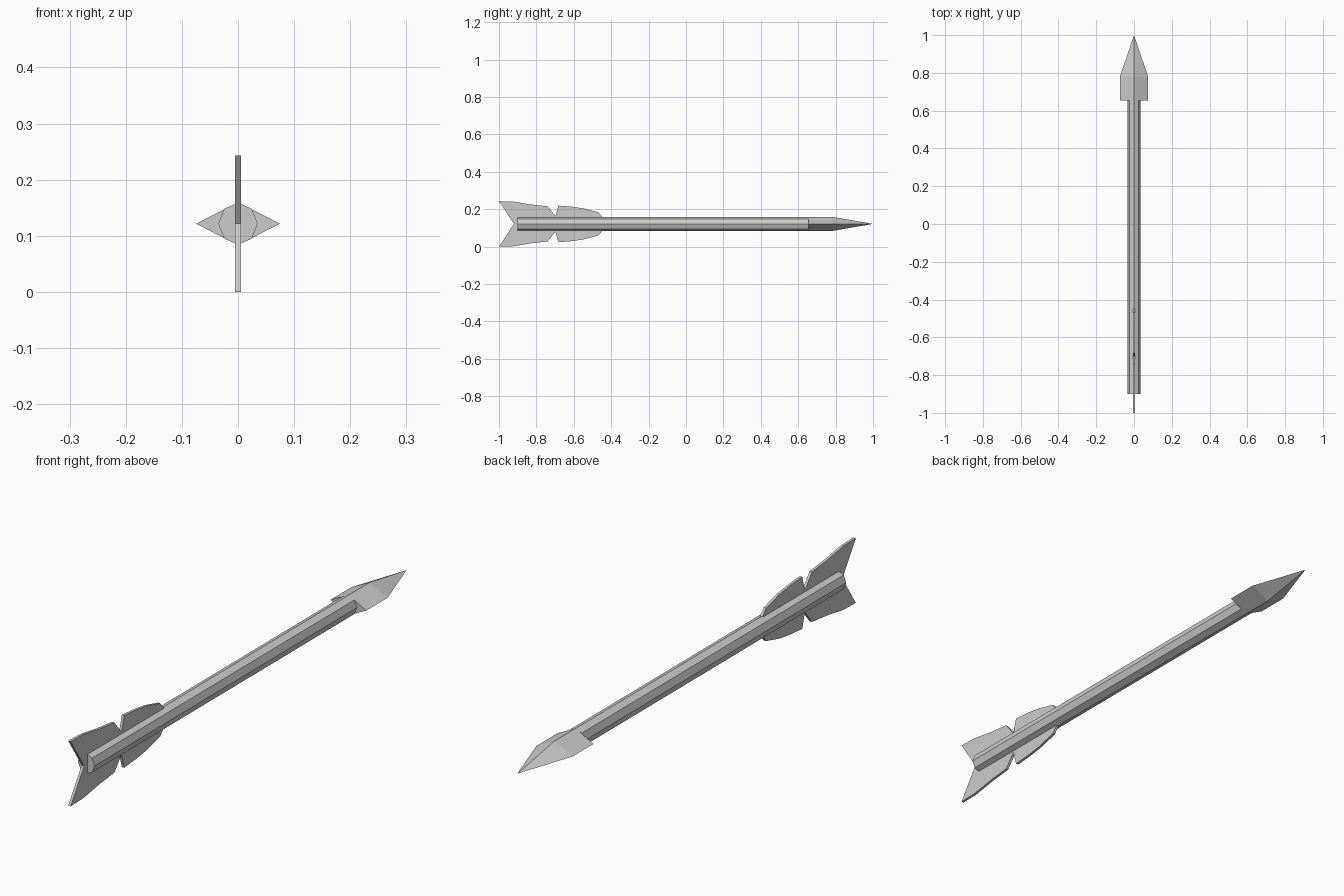
import bpy, bmesh, math

if "Cube" in bpy.data.objects:
    bpy.data.objects.remove(bpy.data.objects["Cube"])

ZC = 0.1215  # height of the arrow's axis


def loft(name, rings):
    """Join equal-sized rings of points with quads and cap both ends.
    A one-point last ring makes a pointed tip."""
    bm = bmesh.new()
    loops = [[bm.verts.new(p) for p in ring] for ring in rings]
    for a, b in zip(loops, loops[1:]):
        n = len(a)
        for i in range(n):
            j = (i + 1) % n
            if len(b) == 1:
                bm.faces.new((a[i], a[j], b[0]))
            else:
                bm.faces.new((a[i], a[j], b[j], b[i]))
    bm.faces.new(loops[0])
    if len(loops[-1]) > 1:
        bm.faces.new(loops[-1])
    bmesh.ops.recalc_face_normals(bm, faces=bm.faces)
    mesh = bpy.data.meshes.new(name)
    bm.to_mesh(mesh)
    bm.free()
    obj = bpy.data.objects.new(name, mesh)
    bpy.context.collection.objects.link(obj)
    return obj


def ring(y, sides, rx, rz):
    """Polygon around the axis at position y."""
    step = 2 * math.pi / sides
    return [(rx * math.cos(i * step), y, ZC + rz * math.sin(i * step))
            for i in range(sides)]


# Eight-sided shaft
loft("shaft", [ring(-0.90, 8, 0.035, 0.0375), ring(0.655, 8, 0.035, 0.0375)])

# Diamond-section arrowhead
loft("arrowhead", [ring(0.655, 4, 0.075, 0.038),
                   ring(0.78, 4, 0.075, 0.038),
                   [(0, 1.0, ZC)]])

# Notched fletching: upper outline (y, height above axis), mirrored below
upper = [(-1.0, 0.1215), (-0.927, 0.12), (-0.83, 0.104), (-0.74, 0.094),
         (-0.698, 0.042), (-0.682, 0.098), (-0.61, 0.092), (-0.548, 0.083),
         (-0.468, 0.062), (-0.447, 0.037)]
outline = [(-0.92, 0)] + upper + [(y, -z) for y, z in reversed(upper)]
loft("fletching", [[(x, y, ZC + z) for y, z in outline]
                   for x in (-0.005, 0.005)])
